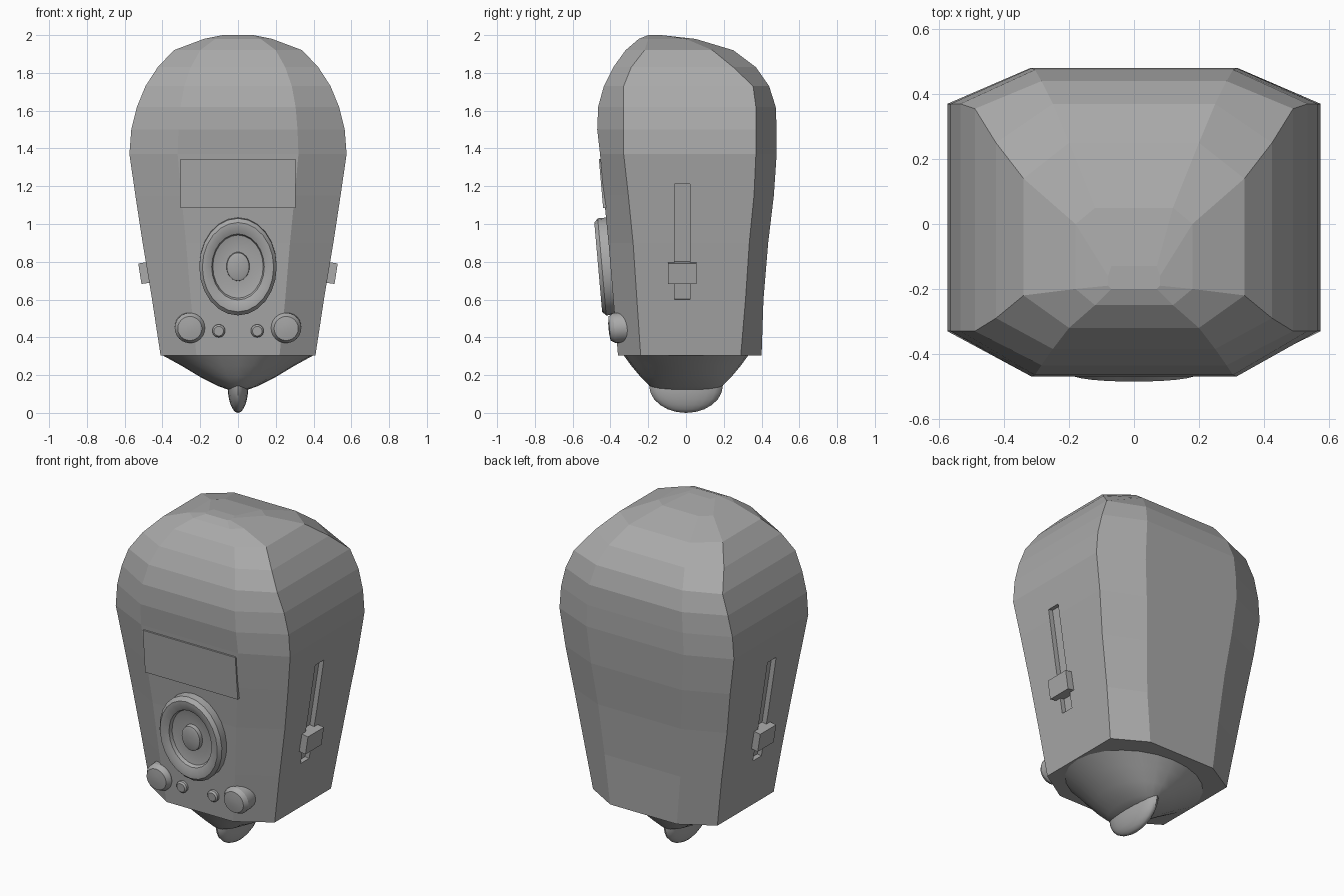
import bpy, bmesh, math
from mathutils import Matrix

cube = bpy.data.objects.get("Cube")
if cube:
    bpy.data.objects.remove(cube, do_unlink=True)

GREY = (0.4, 0.4, 0.4, 1)
grey = bpy.data.materials.new("plain grey")
grey.use_nodes = True
grey.diffuse_color = GREY
grey.node_tree.nodes["Principled BSDF"].inputs["Base Color"].default_value = GREY


def finish(bm, name, smooth=None):
    bmesh.ops.recalc_face_normals(bm, faces=bm.faces)
    mesh = bpy.data.meshes.new(name)
    bm.to_mesh(mesh)
    bm.free()
    mesh.materials.append(grey)
    obj = bpy.data.objects.new(name, mesh)
    bpy.context.collection.objects.link(obj)
    if smooth:
        bpy.ops.object.select_all(action='DESELECT')
        obj.select_set(True)
        bpy.context.view_layer.objects.active = obj
        bpy.ops.object.shade_smooth_by_angle(angle=math.radians(smooth))
    return obj


def loft(name, rings, smooth=None, matrix=None):
    """Join rings of points with quads and cap both ends."""
    bm = bmesh.new()
    rows = [[bm.verts.new(p) for p in ring] for ring in rings]
    for low, high in zip(rows, rows[1:]):
        n = len(low)
        for i in range(n):
            j = (i + 1) % n
            bm.faces.new((low[i], low[j], high[j], high[i]))
    bm.faces.new(rows[0])
    bm.faces.new(rows[-1])
    if matrix:
        bm.transform(matrix)
    return finish(bm, name, smooth)


def ellipse(rx, ry, z, n=24):
    return [(rx * math.cos(i * math.tau / n), ry * math.sin(i * math.tau / n), z)
            for i in range(n)]


def box(name, centre, size, tilt, axis):
    bm = bmesh.new()
    bmesh.ops.create_cube(bm, size=1)
    bm.transform(Matrix.Translation(centre) @ Matrix.Rotation(tilt, 4, axis)
                 @ Matrix.Diagonal((*size, 1)))
    return finish(bm, name)


# Body: eight-sided sections
# (z, half width, front half width, front y, side front y, side back y, back y)
sections = [
    (.305, .41, .22, -.36, -.24, .29, .40),
    (.6, .455, .25, -.385, -.26, .315, .41),
    (.9, .505, .275, -.41, -.28, .335, .435),
    (1.15, .543, .3, -.435, -.305, .36, .465),
    (1.37, .575, .32, -.455, -.33, .37, .48),
    (1.5, .565, .315, -.47, -.33, .37, .48),
    (1.62, .535, .305, -.465, -.33, .37, .475),
    (1.73, .49, .285, -.435, -.33, .355, .44),
    (1.83, .425, .25, -.385, -.29, .25, .37),
    (1.92, .34, .2, -.32, -.22, .14, .25),
    (1.98, .18, .12, -.25, -.2, 0, .05),
    (2, .08, .07, -.2, -.19, -.16, -.13),
]
rings = []
for z, side, front, y1, y2, y3, y4 in sections:
    half = [(front, y1, z), (side, y2, z), (side, y3, z), (front, y4, z)]
    rings.append(half + [(-x, y, h) for x, y, h in reversed(half)])
body = loft("body", rings)

# Side sliders: a cut groove and a raised handle on each side
LEAN = 0.155
for s, label in ((1, "left"), (-1, "right")):
    cutter = box("groove_cutter", (s * .506, -.02, .905), (.06, .08, .62), s * LEAN, 'Y')
    cutter.hide_render = True
    mod = body.modifiers.new("groove", 'BOOLEAN')
    mod.operation = 'DIFFERENCE'
    mod.solver = 'EXACT'
    mod.object = cutter
    bpy.context.view_layer.objects.active = body
    bpy.ops.object.modifier_apply(modifier=mod.name)
    bpy.data.objects.remove(cutter, do_unlink=True)
    box(label + "_slider_handle", (s * .485, -.02, .742), (.07, .15, .11), s * LEAN, 'Y')

# Bowl under the body
bowl = [(.305, .4, .33), (.25, .3, .29), (.19, .2, .24), (.14, .1, .19), (.115, .03, .12)]
loft("lower_bowl", [ellipse(rx, ry, z) for z, rx, ry in bowl], 30)

# Rounded fin at the bottom
bm = bmesh.new()
bmesh.ops.create_uvsphere(bm, u_segments=20, v_segments=12, radius=1)
bm.transform(Matrix.Translation((0, 0, .145)) @ Matrix.Diagonal((.055, .195, .145, 1)))
finish(bm, "bottom_fin", 50)

# Round front parts, turned on an axis square to the leaning front
FACE = math.radians(5)


def turned(name, centre, rx, ry, profile):
    matrix = Matrix.Translation(centre) @ Matrix.Rotation(math.pi / 2 + FACE, 4, 'X')
    loft(name, [ellipse(rx * r, ry * r, h) for r, h in profile], 30, matrix)


turned("speaker_dial", (0, -.4, .777), .205, .258,
       [(1, -.02), (1, .045), (.92, .065), (.82, .065), (.68, .05), (.65, .03),
        (.5, .022), (.3, .022), (.29, .045), (.24, .05), (.02, .05)])

KNOB = [(1, -.06), (1, .01), (.8, .035), (.3, .04)]
BUTTON = [(1, -.02), (1, .015), (.75, .024)]
for s, label in ((1, "left"), (-1, "right")):
    turned(label + "_knob", (s * .255, -.37, .45), .08, .08, KNOB)
    turned(label + "_button", (s * .102, -.37, .435), .034, .034, BUTTON)

# Display plate above the dial
box("display_plate", (0, -.44, 1.215), (.61, .02, .26), FACE, 'X')
